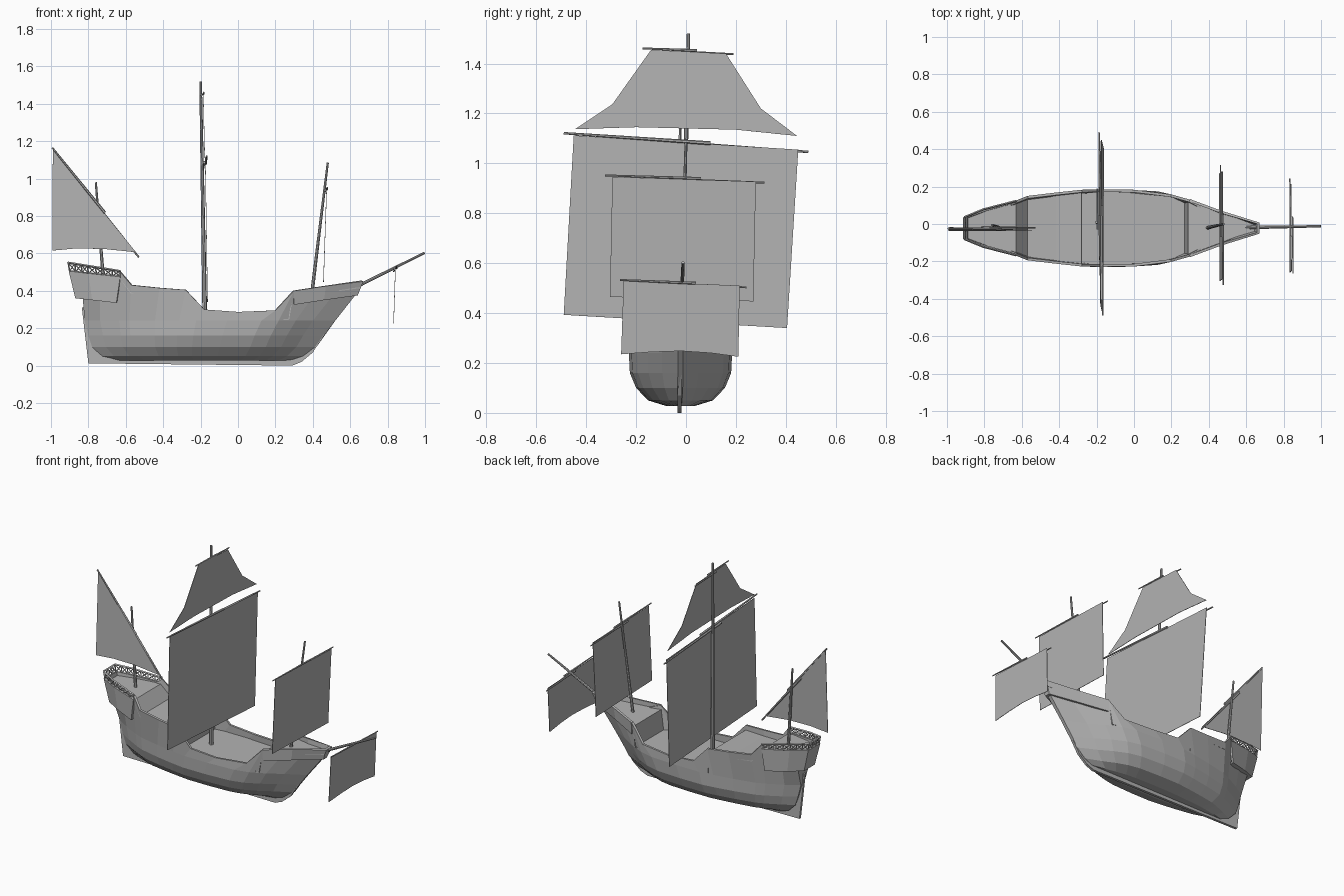
import bpy, bmesh, math
from mathutils import Vector

if "Cube" in bpy.data.objects:
    bpy.data.objects.remove(bpy.data.objects["Cube"])

YC = -0.022  # centreline of the hull
grey = bpy.data.materials.new("plain_grey")
grey.diffuse_color = (0.45, 0.45, 0.45, 1)
grey.use_nodes = True
grey.node_tree.nodes["Principled BSDF"].inputs["Base Color"].default_value = grey.diffuse_color


def finish(name, bm, thick=0, offset=-1):
    bmesh.ops.recalc_face_normals(bm, faces=bm.faces)
    me = bpy.data.meshes.new(name)
    bm.to_mesh(me)
    bm.free()
    me.materials.append(grey)
    ob = bpy.data.objects.new(name, me)
    bpy.context.collection.objects.link(ob)
    if thick:
        m = ob.modifiers.new("thickness", 'SOLIDIFY')
        m.thickness, m.offset = thick, offset
    return ob


def loft(name, sections, cap_start=True, cap_end=True, thick=0.014):
    """Skin open cross-sections; thickness goes inwards."""
    bm = bmesh.new()
    rows = [[bm.verts.new(p) for p in s] for s in sections]
    for a, b in zip(rows, rows[1:]):
        for i in range(len(a) - 1):
            bm.faces.new((a[i], a[i + 1], b[i + 1], b[i]))
    if cap_start:
        bm.faces.new(rows[0][::-1])
    if cap_end:
        bm.faces.new(rows[-1])
    bmesh.ops.recalc_face_normals(bm, faces=bm.faces)
    # open shells: make sure the bottom faces look down
    low = min(bm.faces, key=lambda f: f.calc_center_median().z + 0.1 * f.normal.z)
    if low.normal.z > 0:
        bmesh.ops.reverse_faces(bm, faces=bm.faces)
    return finish_raw(name, bm, thick)


def finish_raw(name, bm, thick):
    me = bpy.data.meshes.new(name)
    bm.to_mesh(me)
    bm.free()
    me.materials.append(grey)
    ob = bpy.data.objects.new(name, me)
    bpy.context.collection.objects.link(ob)
    if thick:
        m = ob.modifiers.new("thickness", 'SOLIDIFY')
        m.thickness, m.offset = thick, -1
    return ob


def add_bar(bm, p, q, r0, r1, sides):
    p, q = Vector(p), Vector(q)
    d = q - p
    rot = d.to_track_quat('Z', 'Y').to_matrix().to_4x4()
    rot.translation = (p + q) / 2
    bmesh.ops.create_cone(bm, cap_ends=True, segments=sides, radius1=r0,
                          radius2=r1, depth=d.length, matrix=rot)


def spar(name, p, q, r0, r1, sides=8):
    bm = bmesh.new()
    add_bar(bm, p, q, r0, r1, sides)
    return finish(name, bm)


def yard(name, p, q, r=0.006, shift=(0.005, 0, 0.004)):
    """Two overlapping poles lashed together in the middle."""
    p, q, s = Vector(p), Vector(q), Vector(shift)
    bm = bmesh.new()
    add_bar(bm, p + s, p.lerp(q, 0.6) + s, r * 0.6, r, 6)
    add_bar(bm, p.lerp(q, 0.4) - s, q - s, r, r * 0.6, 6)
    return finish(name, bm)


def sheet(name, pts, thick=0.003):
    bm = bmesh.new()
    bm.faces.new([bm.verts.new(p) for p in pts])
    return finish(name, bm, thick, 0)


def interp(table, x, k):
    for a, b in zip(table, table[1:]):
        if x <= b[0]:
            t = max(0, (x - a[0]) / (b[0] - a[0]))
            return a[k] + (b[k] - a[k]) * t
    return table[-1][k]


# Hull: stations (x, sheer height, sheer half width, fullness below)
stations = [(-.83, .36, .06, .08), (-.74, .40, .10, .32), (-.63, .50, .148, .57),
            (-.57, .43, .172, .68), (-.42, .415, .19, .83), (-.28, .405, .205, .94),
            (-.18, .30, .207, 1), (0, .287, .205, 1), (.2, .295, .18, .95),
            (.3, .40, .152, .84), (.4, .37, .10, .63), (.5, .365, .06, .36),
            (.63, .38, .012, .05)]
# levels: height, stern x, bow x, half beam
levels = [(.24, -.82, .52, .207), (.16, -.80, .46, .203), (.10, -.78, .42, .178),
          (.05, -.73, .36, .13), (.027, -.67, .30, .055)]
sections = []
for x, z, w, f in stations:
    u = (x + .83) / 1.46
    half = [(x, w, z)] + [(a + (b - a) * u, beam * f, h) for h, a, b, beam in levels]
    left = [(px, YC - pw, pz) for px, pw, pz in half]
    right = [(px, YC + pw, pz) for px, pw, pz in reversed(half)]
    sections.append(left + right)
loft("hull", sections)

# Overhanging castles: (top x, z, half width, bottom x, z, half width)
def castle(name, rows, **caps):
    loft(name, [[(tx, YC - tw, tz), (bx, YC - bw, bz), (bx, YC + bw, bz), (tx, YC + tw, tz)]
                for tx, tz, tw, bx, bz, bw in rows], **caps)

castle("forecastle", [(.30, .40, .155, .30, .325, .152), (.47, .425, .092, .46, .35, .088),
                      (.67, .45, .03, .64, .375, .018)], cap_start=False)
castle("sterncastle", [(-.905, .505, .062, -.87, .36, .055), (-.80, .494, .104, -.78, .35, .098),
                       (-.63, .475, .15, -.65, .335, .145)], cap_end=False)

# Stepped deck running the whole length
outline = [(-.905, .06), (-.80, .10), (-.63, .148), (-.57, .172), (-.28, .205),
           (0, .205), (.2, .18), (.3, .152), (.47, .088), (.67, .028)]
profile = [(-.895, .485), (-.80, .48), (-.63, .47), (-.57, .39), (-.42, .38), (-.28, .375),
           (-.279, .25), (-.15, .25), (0, .25), (.2, .25), (.27, .25), (.29, .375),
           (.47, .395), (.655, .42)]
bm = bmesh.new()
prev = None
for x, z in profile:
    w = interp(outline, x, 1) - .006
    pair = [bm.verts.new((x, YC - w, z)), bm.verts.new((x, YC + w, z))]
    if prev:
        bm.faces.new((prev[0], pair[0], pair[1], prev[1]))
    prev = pair
finish_raw("deck", bm, 0.006)

# Keel, stem and rudder as one flat plate
keel = [(-.835, .31), (-.80, .012), (.29, 0), (.34, .02), (.40, .07), (.47, .18), (.55, .31),
        (.655, .42), (.60, .39), (.50, .27), (.42, .14), (.36, .07), (.28, .04),
        (-.65, .04), (-.77, .14), (-.81, .31)]
sheet("keel", [(x, YC - .005, z) for x, z in keel], 0.016)

# Lattice railing round the stern
path = [(-.63, .145), (-.80, .10), (-.90, .058), (-.90, -.058), (-.80, -.10), (-.63, -.145)]
bm = bmesh.new()


def rail_pts(x, y):
    t = (-.63 - x) / .27
    return (Vector((x, YC + y, .475 + .03 * t)),
            Vector((x - .008 * t, YC + y, .505 + .045 * t)))


for (a, b), n in zip(zip(path, path[1:]), (4, 3, 3, 3, 4)):
    for i in range(n):
        p, q = [rail_pts(*[a[k] + (b[k] - a[k]) * j / n for k in (0, 1)]) for j in (i, i + 1)]
        for s, e, r in ((p[0], q[0], .005), (p[1], q[1], .006), (p[0], p[1], .004),
                        (p[0], q[1], .003), (p[1], q[0], .003)):
            add_bar(bm, s, e, r, r, 4)
add_bar(bm, *rail_pts(*path[-1]), .004, .004, 4)
finish("stern_railing", bm)

# Masts and bowsprit
spar("main_mast", (-.177, -.02, .24), (-.20, .01, 1.52), .013, .007)
spar("fore_mast", (.393, -.02, .37), (.48, 0, 1.085), .010, .006)
spar("mizzen_mast", (-.72, -.02, .46), (-.76, -.005, .98), .010, .006)
spar("bowsprit", (.55, -.02, .38), (.998, -.012, .603), .010, .006)

# Yards
yard("main_yard", (-.172, -.49, 1.117), (-.182, .49, 1.05), .008)
yard("main_top_yard", (-.188, -.175, 1.457), (-.192, .19, 1.442))
yard("fore_yard", (.472, -.325, .948), (.468, .315, .927))
yard("sprit_yard", (.846, -.265, .529), (.838, .242, .507))
yard("mizzen_yard", (-.996, -.02, 1.162), (-.527, -.025, .582), .008, (.003, -.004, .003))

# Square sails, drawn as (y, z) outlines with x leaning from top to bottom
def sail(name, pts, x_top, x_low):
    zs = [z for _, z in pts]
    lo, hi = min(zs), max(zs)
    sheet(name, [(x_low + (x_top - x_low) * (z - lo) / (hi - lo), y, z) for y, z in pts])

sail("main_sail", [(-.45, 1.112), (.45, 1.055), (.405, .34), (-.49, .393)], -.175, -.163)
sail("main_topsail", [(-.14, 1.455), (.16, 1.44), (.30, 1.22), (.445, 1.11), (.2, 1.135),
                      (-.2, 1.145), (-.445, 1.137), (-.295, 1.237)], -.186, -.178)
sail("fore_sail", [(-.295, .946), (.28, .927), (.27, .447), (-.305, .465)], .474, .457)
sail("sprit_sail", [(-.25, .53), (.215, .51), (.21, .225), (.10, .24), (-.02, .248),
                    (-.14, .244), (-.26, .235)], .842, .832)

# Triangular mizzen sail
sheet("mizzen_sail", [(-.99, -.018, 1.155), (-.993, -.036, .615), (-.87, -.036, .626),
                      (-.72, -.035, .624), (-.545, -.033, .606)])
